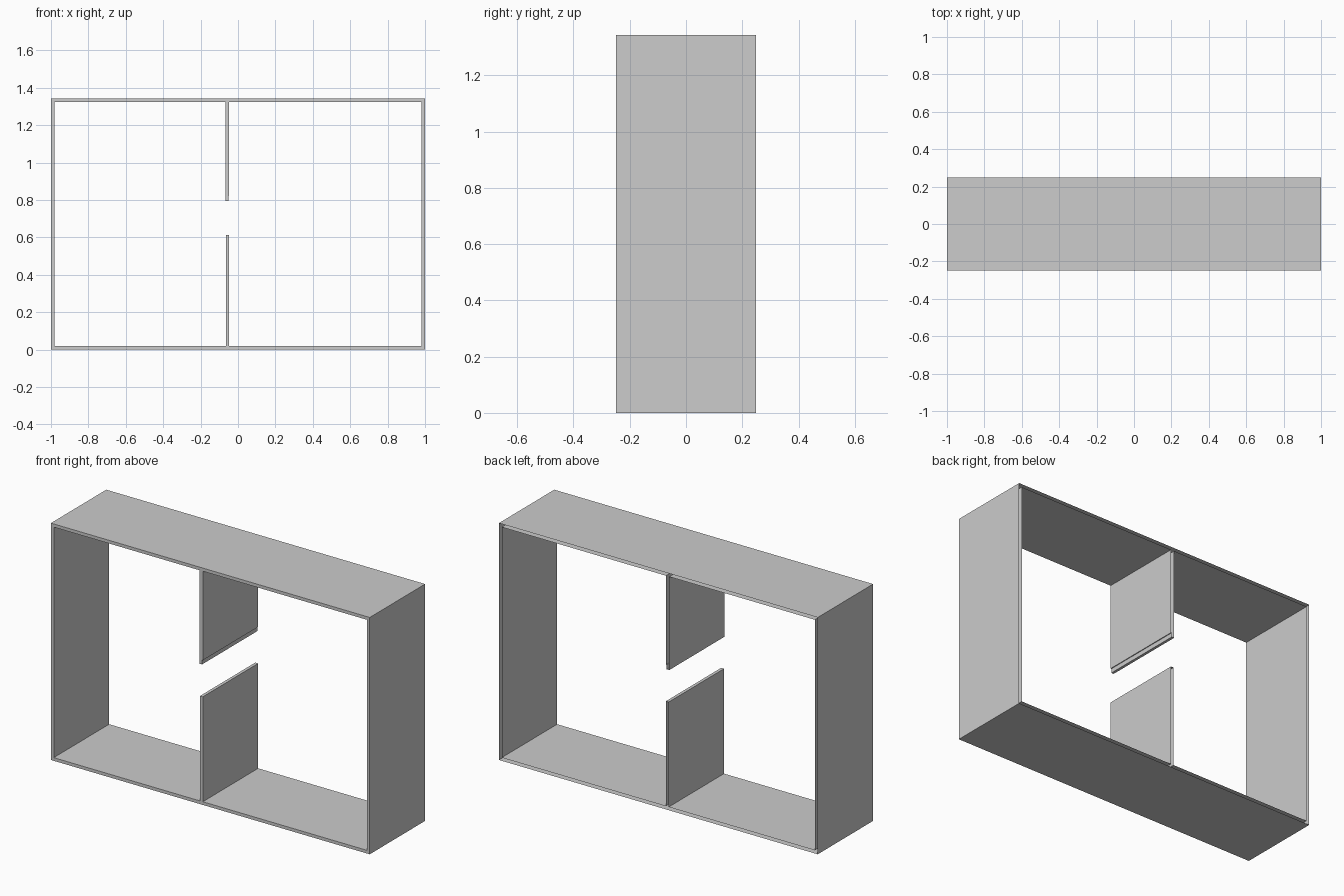
import bpy, bmesh

if "Cube" in bpy.data.objects:
    bpy.data.objects.remove(bpy.data.objects["Cube"])

W, H, D, T = 1.0, 1.343, 0.248, 0.018   # half width, height, half depth, wall

grey = bpy.data.materials.new("light grey")
grey.diffuse_color = (0.604, 0.604, 0.604, 1)
grey.use_nodes = True
grey.node_tree.nodes["Principled BSDF"].inputs["Base Color"].default_value = grey.diffuse_color

# outer outline of the case (x, z)
outer = [(-W, 0), (W, 0), (W, H), (-W, H)]

# inner outline, running around the lower and upper divider stubs
inner = [
    (-W + T, T), (-0.065, T), (-0.065, 0.613), (-0.047, 0.613), (-0.047, T),
    (W - T, T), (W - T, H - T),
    (-0.047, H - T), (-0.047, 0.82), (-0.052, 0.82), (-0.052, 0.795),
    (-0.068, 0.795), (-0.068, H - T), (-W + T, H - T),
]

bm = bmesh.new()


def front_loop(points):
    verts = [bm.verts.new((x, -D, z)) for x, z in points]
    return [bm.edges.new((verts[i - 1], verts[i])) for i in range(len(verts))]


rim = front_loop(outer) + front_loop(inner)

# front rim face
bmesh.ops.triangle_fill(bm, edges=rim, use_beauty=True, normal=(0, -1, 0))
bmesh.ops.dissolve_limit(bm, angle_limit=0.01, verts=[], edges=[e for e in bm.edges if e not in set(rim)])

# walls swept to the open back
swept = bmesh.ops.extrude_edge_only(bm, edges=[e for e in bm.edges if e.is_boundary])
back = [g for g in swept["geom"] if isinstance(g, bmesh.types.BMVert)]
bmesh.ops.translate(bm, verts=back, vec=(0, 2 * D, 0))

# consistent outward normals
bmesh.ops.recalc_face_normals(bm, faces=bm.faces[:])
bm.normal_update()
front = [f for f in bm.faces if abs(f.normal.y) > 0.9]
if front and front[0].normal.y > 0:
    bmesh.ops.reverse_faces(bm, faces=bm.faces[:])

mesh = bpy.data.meshes.new("divided_frame")
bm.to_mesh(mesh)
bm.free()
mesh.materials.append(grey)
frame = bpy.data.objects.new("divided_frame", mesh)
bpy.context.collection.objects.link(frame)
